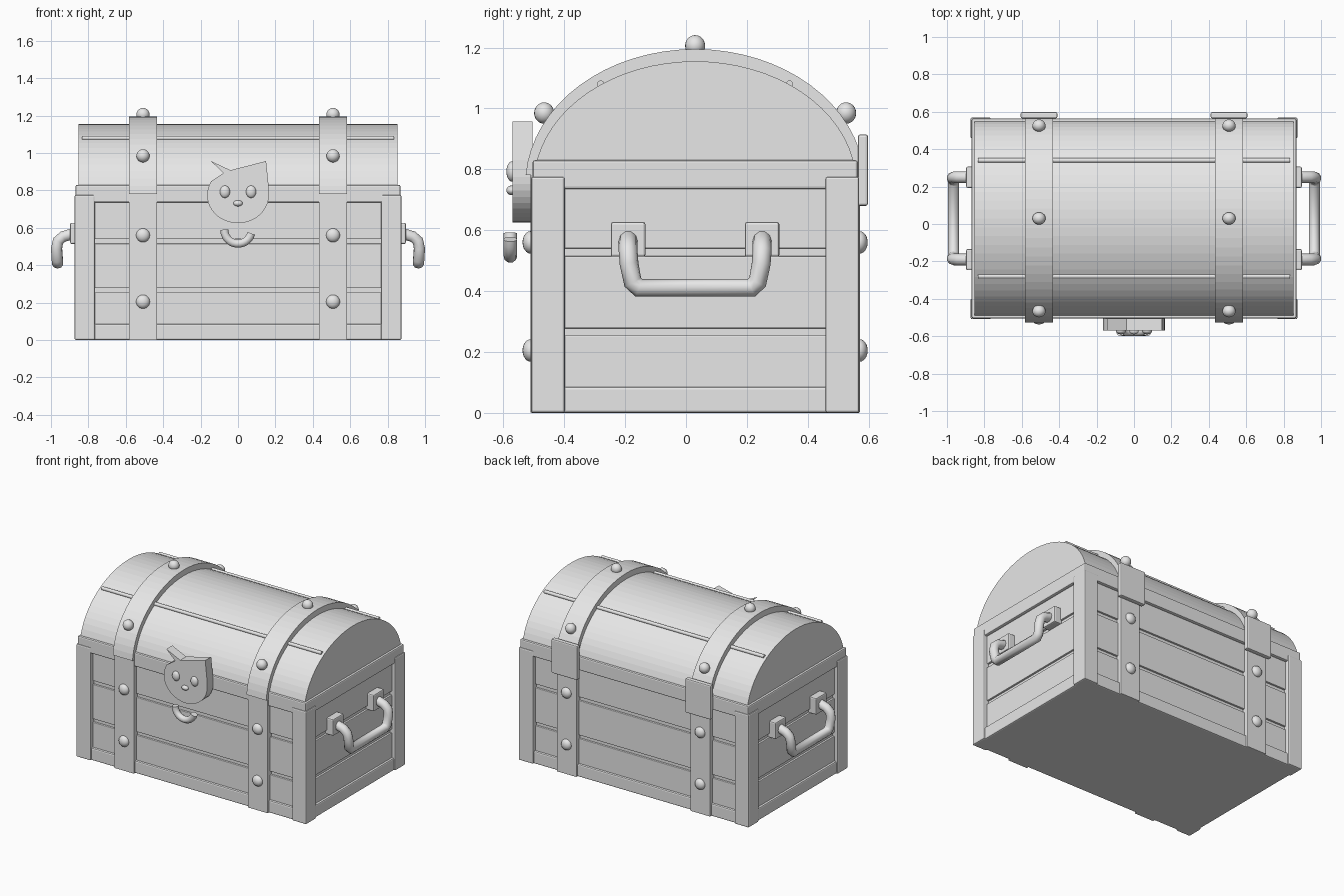
import bpy, bmesh, math
from mathutils import Vector

if "Cube" in bpy.data.objects:
    bpy.data.objects.remove(bpy.data.objects["Cube"])

grey = bpy.data.materials.new("light_grey")
grey.diffuse_color = (0.8, 0.8, 0.8, 1)
grey.use_nodes = True
grey.node_tree.nodes["Principled BSDF"].inputs["Base Color"].default_value = grey.diffuse_color
CY = 0.03                      # the chest body sits slightly behind the origin


def make(name, bm, smooth=False):
    bmesh.ops.recalc_face_normals(bm, faces=bm.faces)
    me = bpy.data.meshes.new(name)
    bm.to_mesh(me)
    bm.free()
    me.materials.append(grey)
    if smooth:
        for p in me.polygons:
            p.use_smooth = True
    ob = bpy.data.objects.new(name, me)
    bpy.context.collection.objects.link(ob)
    return ob


def box(name, x, y, z, bevel=0.008):
    bm = bmesh.new()
    bmesh.ops.create_cube(bm, size=1)
    for v in bm.verts:
        v.co = [a[0] + (c + 0.5) * (a[1] - a[0]) for a, c in zip((x, y, z), v.co)]
    if bevel:
        bmesh.ops.bevel(bm, geom=bm.edges[:], offset=bevel, segments=2,
                        profile=0.5, affect='EDGES')
    return make(name, bm)


def ball(name, loc, rad):
    bm = bmesh.new()
    bmesh.ops.create_uvsphere(bm, u_segments=20, v_segments=12, radius=1)
    for v in bm.verts:
        v.co = Vector(a * r for a, r in zip(v.co, rad)) + Vector(loc)
    return make(name, bm, True)


def extrude(name, pts, step):
    bm = bmesh.new()
    f = bm.faces.new([bm.verts.new(p) for p in pts])
    new = bmesh.ops.extrude_face_region(bm, geom=[f])["geom"]
    bmesh.ops.translate(bm, vec=step, verts=[v for v in new if isinstance(v, bmesh.types.BMVert)])
    # the extrude keeps the start face, closing the solid
    return make(name, bm)


def tube(name, pts, r):
    cu = bpy.data.curves.new(name, 'CURVE')
    cu.dimensions = '3D'
    cu.bevel_depth, cu.bevel_resolution, cu.use_fill_caps = r, 3, True
    sp = cu.splines.new('POLY')
    sp.points.add(len(pts) - 1)
    for p, c in zip(sp.points, pts):
        p.co = (*c, 1)
    cu.materials.append(grey)
    ob = bpy.data.objects.new(name, cu)
    bpy.context.collection.objects.link(ob)
    return ob


def arch(a, b, z_low, n=32):
    """Half-ellipse points in (y, z), centred at z 0.75 and cut at z_low."""
    t0 = math.asin((z_low - 0.75) / b)
    ts = [t0 + (math.pi - 2 * t0) * i / n for i in range(n + 1)]
    return [(CY + a * math.cos(t), 0.75 + b * math.sin(t)) for t in ts]


# body core (visible only in plank gaps) and planks
box("body_core", (-0.835, 0.835), (CY - 0.5, CY + 0.5), (0.003, 0.8), 0)
for i, (z0, z1) in enumerate([(0.06, 0.255), (0.278, 0.515), (0.54, 0.76)]):
    box(f"plank_{i}", (-0.848, 0.848), (CY - 0.513, CY + 0.513), (z0, z1), 0.004)

# frame: bottom rail and top rim
box("bottom_rail", (-0.863, 0.863), (CY - 0.528, CY + 0.528), (0, 0.085))
box("top_rim", (-0.868, 0.868), (CY - 0.534, CY + 0.534), (0.735, 0.83))

# corner posts
for sx in (-1, 1):
    for sy in (-1, 1):
        box("corner_post", sorted((sx * 0.765, sx * 0.874)),
            sorted((CY + sy * 0.428, CY + sy * 0.539)), (0, 0.776))

# barrel lid
extrude("lid", [(-0.853, y, z) for y, z in arch(0.53, 0.405, 0.8)], (1.706, 0, 0))

# thin ridges along the lid
for sy in (-1, 1):
    tube("lid_ridge", [(x, CY + sy * 0.31, 1.08) for x in (-0.835, 0.835)], 0.012)

# straps, rivets and hinges
for sx in (-1, 1):
    cx = sx * 0.508
    prof = arch(0.558, 0.445, 0.782) + arch(0.52, 0.395, 0.782)[::-1]
    extrude("lid_strap", [(cx - 0.075, y, z) for y, z in prof], (0.15, 0, 0))
    for sy in (-1, 1):
        box("body_strap", (cx - 0.075, cx + 0.075),
            sorted((CY + sy * 0.48, CY + sy * 0.541)), (0, 0.785), 0.004)
        for z in (0.205, 0.56):
            ball("body_rivet", (cx, CY + sy * 0.54, z), (0.037, 0.027, 0.037))
        ball("lid_rivet", (cx, CY + sy * 0.496, 0.985), (0.035, 0.033, 0.035))
    ball("lid_rivet", (cx, CY, 1.206), (0.035, 0.033, 0.035))
    box("hinge_plate", (cx - 0.098, cx + 0.098), (0.565, 0.598), (0.68, 0.915))

# lock plate with pointed ears
outline = [(0.165 * math.cos(t), 0.775 + 0.15 * math.sin(t))
           for t in [math.radians(150 + 210 * i / 24) for i in range(25)]]
outline += [(0.163, 0.83), (0.15, 0.957), (-0.04, 0.908), (-0.145, 0.957), (-0.078, 0.893)]
extrude("lock_plate", [(x, -0.57, z) for x, z in outline], (0, 0.065, 0))
for sx in (-1, 1):
    ball("lock_eye", (sx * 0.07, -0.572, 0.793), (0.027, 0.018, 0.033))
ball("lock_nose", (0, -0.572, 0.731), (0.025, 0.018, 0.016))

# hanging half ring under the lock
tube("lock_ring", [(0.073 * math.cos(t), -0.577, 0.588 + 0.073 * math.sin(t))
                   for t in [math.radians(178 + 168 * i / 12) for i in range(13)]], 0.0225)

# side handles with mounting plates
for sx in (-1, 1):
    half = [(0.885, 0.22, 0.568), (0.935, 0.22, 0.553), (0.962, 0.22, 0.53),
            (0.97, 0.217, 0.49), (0.966, 0.205, 0.43), (0.964, 0.185, 0.411)]
    path = [(sx * x, CY - y, z) for x, y, z in half]
    path += [(sx * x, CY + y, z) for x, y, z in half[::-1]]
    tube("side_handle", path, 0.031)
    for sy in (-1, 1):
        box("handle_plate", sorted((sx * 0.835, sx * 0.897)),
            (CY + sy * 0.22 - 0.057, CY + sy * 0.22 + 0.057), (0.513, 0.627))
